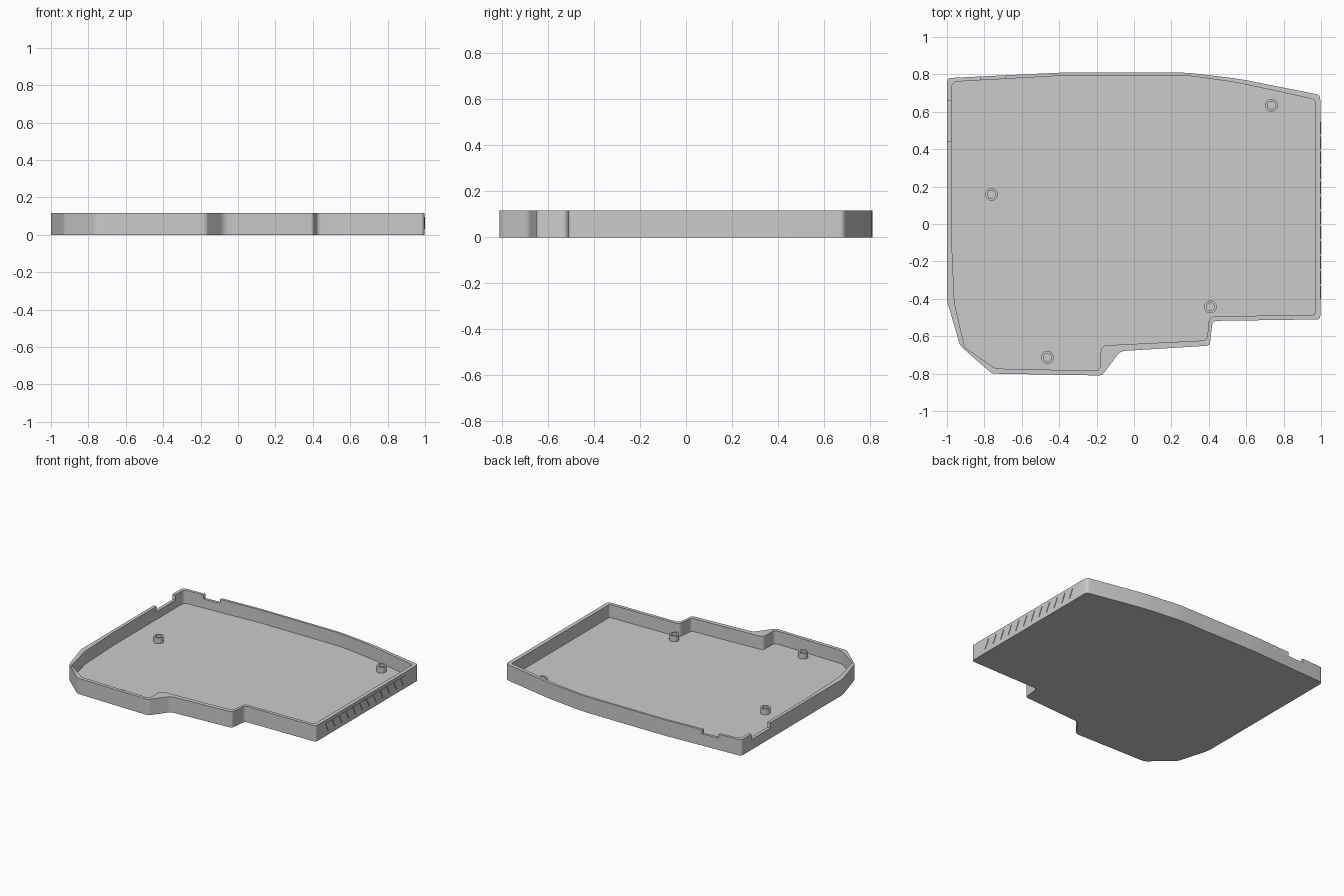
import bpy, bmesh, math
from mathutils import Vector

cube = bpy.data.objects.get("Cube")
if cube:
    bpy.data.objects.remove(cube, do_unlink=True)

HEIGHT, FLOOR = 0.117, 0.02

grey = bpy.data.materials.new("light grey plastic")
grey.use_nodes = True
COLOR = (0.6, 0.6, 0.6, 1)
grey.diffuse_color = COLOR
grey.node_tree.nodes["Principled BSDF"].inputs["Base Color"].default_value = COLOR


def rounded(corners, steps=5):
    """Replace each (x, y, cut) corner by a small curve starting cut away from it."""
    pts = []
    n = len(corners)
    for i, (x, y, cut) in enumerate(corners):
        p = Vector((x, y))
        if cut == 0:
            pts.append(p)
            continue
        a = p + (Vector(corners[i - 1][:2]) - p).normalized() * cut
        b = p + (Vector(corners[(i + 1) % n][:2]) - p).normalized() * cut
        for k in range(steps + 1):
            t = k / steps
            pts.append(a * (1 - t) ** 2 + p * 2 * t * (1 - t) + b * t * t)
    return pts


def finish(name, bm):
    bmesh.ops.recalc_face_normals(bm, faces=bm.faces)
    mesh = bpy.data.meshes.new(name)
    bm.to_mesh(mesh)
    bm.free()
    mesh.materials.append(grey)
    obj = bpy.data.objects.new(name, mesh)
    bpy.context.collection.objects.link(obj)
    return obj


def prism(name, pts, z0, z1):
    bm = bmesh.new()
    base = bm.faces.new([bm.verts.new((p[0], p[1], z0)) for p in pts])
    top = bmesh.ops.extrude_face_region(bm, geom=[base])["geom"]
    bmesh.ops.translate(bm, vec=(0, 0, z1 - z0),
                        verts=[g for g in top if isinstance(g, bmesh.types.BMVert)])
    return finish(name, bm)


def block(name, x0, x1, y0, y1, z0, z1):
    return prism(name, [(x0, y0), (x1, y0), (x1, y1), (x0, y1)], z0, z1)


def activate(obj):
    bpy.ops.object.select_all(action="DESELECT")
    obj.select_set(True)
    bpy.context.view_layer.objects.active = obj


def smooth(obj):
    activate(obj)
    bpy.ops.object.shade_smooth_by_angle(angle=math.radians(30))


def cut(obj, cutter):
    mod = obj.modifiers.new("cut", "BOOLEAN")
    mod.operation, mod.solver, mod.object = "DIFFERENCE", "EXACT", cutter
    activate(obj)
    bpy.ops.object.modifier_apply(modifier=mod.name)
    bpy.data.objects.remove(cutter, do_unlink=True)


# Tray: outer outline minus the cavity
outer = [(-1, -0.41, 0.02), (-0.93, -0.65, 0.02), (-0.76, -0.8, 0.02),
         (-0.17, -0.81, 0.02), (-0.075, -0.68, 0.03), (0.405, -0.65, 0.02),
         (0.42, -0.518, 0.025), (0.996, -0.51, 0.02), (0.996, 0.69, 0.025),
         (0.57, 0.775, 0.06), (0.28, 0.81, 0.06), (-0.38, 0.81, 0.06),
         (-1, 0.78, 0.025)]
inner = [(-0.975, -0.08, 0), (-0.96, -0.42, 0), (-0.905, -0.66, 0),
         (-0.74, -0.773, 0.02), (-0.178, -0.785, 0.035), (-0.178, -0.65, 0.035),
         (0.39, -0.622, 0.025), (0.402, -0.495, 0.03), (0.967, -0.485, 0.01),
         (0.967, 0.666, 0.015), (0.545, 0.757, 0.05), (0.29, 0.793, 0.05),
         (-0.38, 0.793, 0.05), (-0.976, 0.76, 0.035)]
tray = prism("tray", rounded(outer), 0, HEIGHT)
cut(tray, prism("cavity", rounded(inner), FLOOR, 0.3))

# Connector notches in the left-hand and back walls
cut(tray, block("side_notch", -1.1, -0.94, 0.44, 0.66, HEIGHT - 0.04, 0.3))
cut(tray, block("back_notch", -0.82, -0.69, 0.72, 0.9, HEIGHT - 0.03, 0.3))
smooth(tray)

# Screw bosses: hollow posts standing on the floor
SIDES = 24
for i, (x, y) in enumerate([(0.735, 0.635), (-0.762, 0.158),
                            (0.408, -0.443), (-0.463, -0.713)]):
    bm = bmesh.new()
    rings = []
    for r, z in [(0.034, FLOOR), (0.034, 0.062), (0.021, 0.062), (0.021, FLOOR)]:
        rings.append([bm.verts.new((x + r * math.cos(k * math.tau / SIDES),
                                    y + r * math.sin(k * math.tau / SIDES), z))
                      for k in range(SIDES)])
    for a, b in zip(rings, rings[1:]):
        for k in range(SIDES):
            m = (k + 1) % SIDES
            bm.faces.new((a[k], a[m], b[m], b[k]))
    smooth(finish(f"screw_boss_{i + 1}", bm))

# Raised row of triangles along the right-hand wall
COUNT, START, END = 12, -0.4, 0.56
pitch = (END - START) / COUNT
bm = bmesh.new()
for i in range(COUNT):
    y = START + i * pitch
    tri = [(y, 0.095), (y + pitch * 0.85, 0.095), (y + pitch * 0.42, 0.03)]
    front = [bm.verts.new((1.0, a, z)) for a, z in tri]
    back = [bm.verts.new((0.995, a, z)) for a, z in tri]
    bm.faces.new(front)
    bm.faces.new(back[::-1])
    for k in range(3):
        m = (k + 1) % 3
        bm.faces.new((front[k], back[k], back[m], front[m]))
finish("side_triangles", bm)
